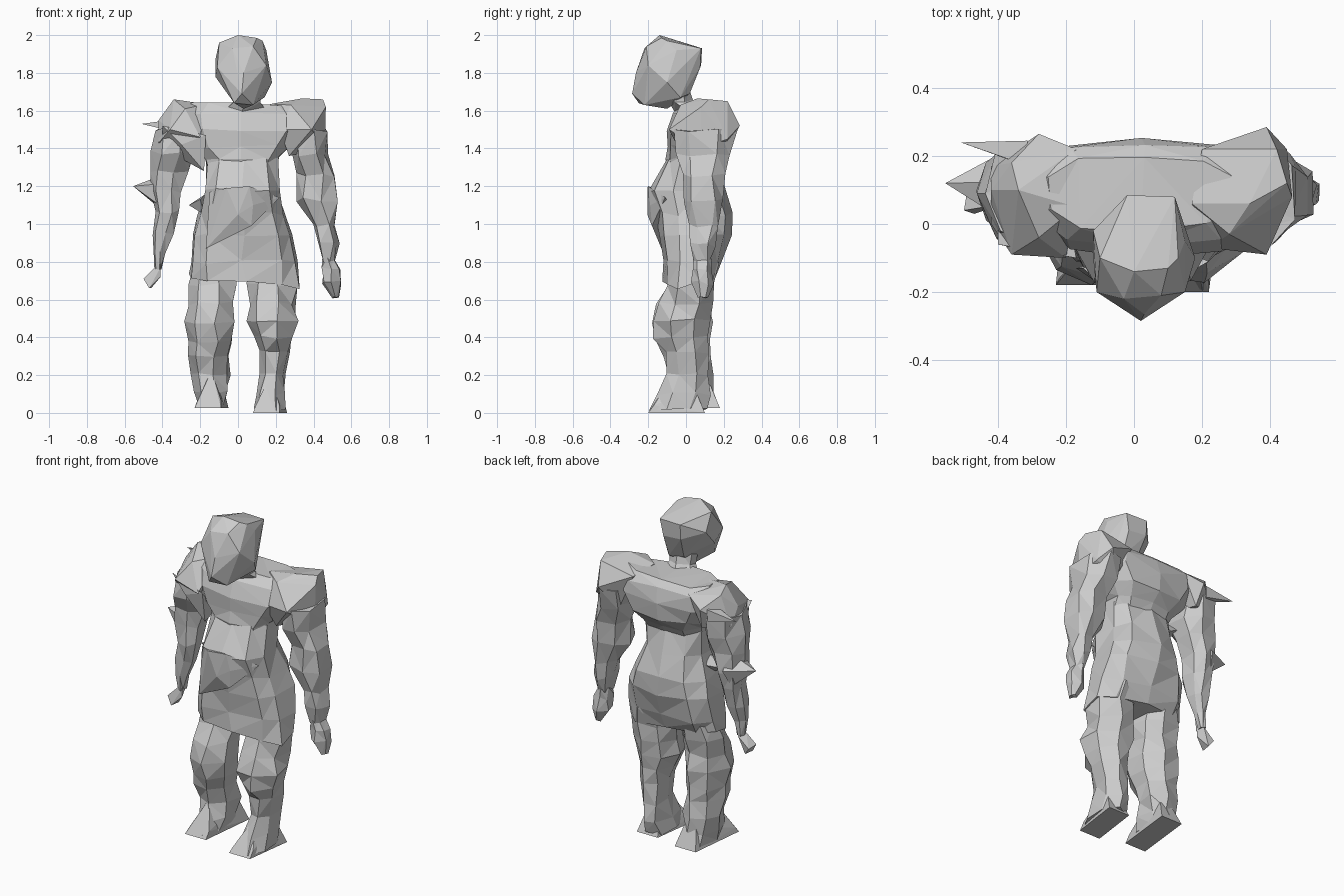
import bpy, bmesh, math, random
from mathutils import Vector

random.seed(4)


def finish(bm, name):
    bmesh.ops.triangulate(bm, faces=bm.faces[:])
    bmesh.ops.recalc_face_normals(bm, faces=bm.faces[:])
    mesh = bpy.data.meshes.new(name)
    bm.to_mesh(mesh)
    bm.free()
    obj = bpy.data.objects.new(name, mesh)
    bpy.context.collection.objects.link(obj)
    return obj


def loft(name, rings, sides=8, power=1.0, jitter=0.012, turn=0.5):
    """Stack of faceted rings, each (z, centre x, centre y, radius x, radius y)."""
    bm = bmesh.new()
    loops = []
    for z, cx, cy, rx, ry in rings:
        loop = []
        for i in range(sides):
            a = 2 * math.pi * (i + turn) / sides
            c, s = math.cos(a), math.sin(a)
            px = math.copysign(abs(c) ** power, c)
            py = math.copysign(abs(s) ** power, s)
            j = min(jitter, rx * 0.25)
            loop.append(bm.verts.new((cx + rx * px + random.uniform(-j, j),
                                      cy + ry * py + random.uniform(-j, j),
                                      max(0.0, z + random.uniform(-j, j)))))
        loops.append(loop)
    for lo, hi in zip(loops, loops[1:]):
        for i in range(sides):
            k = (i + 1) % sides
            bm.faces.new((lo[i], lo[k], hi[k], hi[i]))
    bm.faces.new(loops[0])
    bm.faces.new(loops[-1])
    return finish(bm, name)


def hull(name, points):
    """Faceted lump wrapped around a few points."""
    bm = bmesh.new()
    for p in points:
        bm.verts.new(p)
    res = bmesh.ops.convex_hull(bm, input=bm.verts[:])
    junk = {g for g in res["geom_interior"] if isinstance(g, bmesh.types.BMVert)}
    bmesh.ops.delete(bm, geom=list(junk), context='VERTS')
    return finish(bm, name)


def spike(name, base, tip, radius, sides=5):
    base, tip = Vector(base), Vector(tip)
    axis = (tip - base).normalized()
    u = axis.orthogonal().normalized()
    v = axis.cross(u)
    ring = [base + radius * (math.cos(t) * u + math.sin(t) * v)
            for t in (2 * math.pi * i / sides for i in range(sides))]
    return hull(name, ring + [tip])


# Head, leaning forward, with a wedge-shaped face
hull("head", [
    (0, -.14, 2), (.1, -.13, 1.985), (-.1, -.1, 1.96), (.13, -.1, 1.97),
    (-.02, .085, 1.93), (.12, .08, 1.93), (-.02, .08, 1.84), (.1, .075, 1.83),
    (0, .02, 1.71), (.1, .02, 1.69), (-.12, -.02, 1.87), (-.11, -.2, 1.83),
    (-.12, -.1, 1.78), (.15, -.05, 1.92), (.15, -.2, 1.84), (.18, -.1, 1.75),
    (.14, -.03, 1.67), (.02, -.285, 1.69), (-.03, -.22, 1.93), (.08, -.21, 1.94),
    (.03, -.265, 1.8), (-.02, -.25, 1.64), (.08, -.22, 1.63), (.03, -.1, 1.61)])
loft("neck", [(1.6, .03, .02, .12, .07), (1.65, .04, -.03, .08, .06),
              (1.74, .04, -.05, .08, .06)], sides=6)

# Upper body: flat-backed chest over a narrow waist
loft("chest", [(1.27, .025, .02, .18, .12), (1.35, .025, .05, .2, .15),
               (1.41, .025, .07, .26, .175), (1.5, .025, .07, .33, .18),
               (1.59, .025, .085, .33, .155), (1.635, .025, .09, .28, .11)],
     sides=10, power=.75, jitter=.01)

# Shoulders merging into the chest: right one square, left one rounder
hull("right_shoulder", [
    (.17, .06, 1.635), (.2, .22, 1.61), (.39, .285, 1.52), (.42, .22, 1.65),
    (.465, .08, 1.62), (.45, .12, 1.66), (.39, -.09, 1.5), (.28, -.03, 1.63),
    (.27, -.02, 1.36), (.46, .08, 1.4), (.31, .2, 1.38), (.22, -.07, 1.5),
    (.34, .06, 1.665), (.45, .22, 1.45)])
hull("left_shoulder", [
    (-.17, .05, 1.635), (-.17, .22, 1.6), (-.28, .265, 1.55), (-.34, .1, 1.66),
    (-.36, .18, 1.63), (-.42, .1, 1.55), (-.36, -.09, 1.5), (-.42, 0, 1.43),
    (-.2, -.1, 1.46), (-.28, -.04, 1.61), (-.26, .22, 1.42), (-.42, .17, 1.45)])
hull("left_chest_fold", [(-.4, -.06, 1.52), (-.17, -.1, 1.47), (-.18, -.06, 1.28),
                         (-.2, .08, 1.3), (-.4, .05, 1.4), (-.3, -.08, 1.42)])

# Flared tunic with a sloping hem
tunic = loft("tunic", [(.69, .035, .015, .3, .14), (.8, .03, .035, .29, .165),
                       (.94, .025, .05, .27, .188), (1.05, .02, .04, .235, .195),
                       (1.18, .02, .005, .205, .195), (1.34, .025, .03, .2, .14)],
             sides=10, power=.75)
for v in tunic.data.vertices:
    if v.co.z < .73:
        v.co.z -= .08 * v.co.x - (.03 if v.co.y > .05 else 0)

# Diagonal sash fold across the belly and a small hip pouch
hull("sash", [(-.17, -.13, .87), (.07, -.18, .99), (.22, -.11, 1.14),
              (.08, -.19, 1.1), (0, -.205, 1.05), (-.15, -.13, 1.17),
              (-.06, -.205, 1.19), (.06, -.2, 1.2), (.1, -.06, 1.08)])
hull("hip_pouch", [(-.26, .02, 1.1), (-.2, -.04, 1.13), (-.18, .08, 1.12),
                   (-.18, 0, 1.05), (-.17, .02, 1.16)])

# Right arm
loft("right_arm", [(1.5, .37, .1, .1, .17), (1.37, .38, .09, .1, .15),
                   (1.26, .42, .09, .1, .115), (1.13, .42, .09, .105, .11),
                   (.99, .465, .09, .058, .08), (.89, .48, .09, .058, .075),
                   (.8, .48, .085, .03, .045)], sides=7, power=.85)
loft("right_hand", [(.82, .48, .085, .03, .045), (.76, .495, .085, .055, .06),
                    (.69, .5, .085, .05, .055), (.61, .52, .09, .02, .03)], sides=6)

# Left arm, thinner, ending in a small turned-out hand
loft("left_arm", [(1.5, -.33, .09, .1, .15), (1.38, -.335, .08, .12, .14),
                  (1.28, -.36, .1, .1, .11), (1.17, -.38, .1, .085, .1),
                  (1.07, -.38, .09, .065, .08), (.95, -.395, .08, .047, .06),
                  (.85, -.415, .07, .03, .04), (.76, -.425, .07, .02, .03)],
     sides=7, power=.85)
hull("left_hand", [(-.41, .05, .77), (-.44, .05, .77), (-.42, .1, .76),
                   (-.5, .04, .71), (-.47, .03, .66), (-.46, .09, .66),
                   (-.41, .05, .72), (-.49, .1, .7)])
spike("elbow_spike", (-.4, .11, 1.17), (-.555, .12, 1.2), .1)
spike("shoulder_spike", (-.32, .21, 1.52), (-.51, .24, 1.53), .05, 4)

# Legs: wide thighs, baggy knees, shins spreading into wedge feet
loft("right_leg", [(.8, .18, .05, .11, .12), (.68, .185, .02, .14, .125),
                   (.58, .185, 0, .122, .14), (.49, .185, -.02, .145, .165),
                   (.4, .19, -.02, .11, .15), (.32, .19, .0, .085, .12),
                   (.2, .185, .015, .072, .115), (.1, .175, -.01, .085, .14),
                   (.015, .17, -.04, .09, .15)], sides=7)
loft("left_leg", [(.8, -.12, .05, .11, .12), (.68, -.13, .02, .13, .12),
                  (.58, -.14, -.01, .125, .14), (.48, -.145, -.02, .143, .16),
                  (.38, -.14, -.01, .12, .15), (.3, -.15, 0, .112, .13),
                  (.2, -.15, .03, .11, .115), (.11, -.14, .02, .09, .14),
                  (.035, -.14, 0, .08, .17)], sides=7)
# Flat toes and soles
for name, x, toe, heel, z in (("right_foot", .17, -.2, .1, .0), ("left_foot", -.14, -.18, .18, .025)):
    hull(name, [(x - .09, toe, z), (x + .05, toe, z), (x + .09, heel, z),
                (x - .05, heel, z), (x - .08, toe + .02, z + .03),
                (x + .05, toe + .03, z + .04), (x, -.07, z + .2),
                (x + .06, heel - .05, z + .12), (x - .02, heel - .05, z + .12)])
